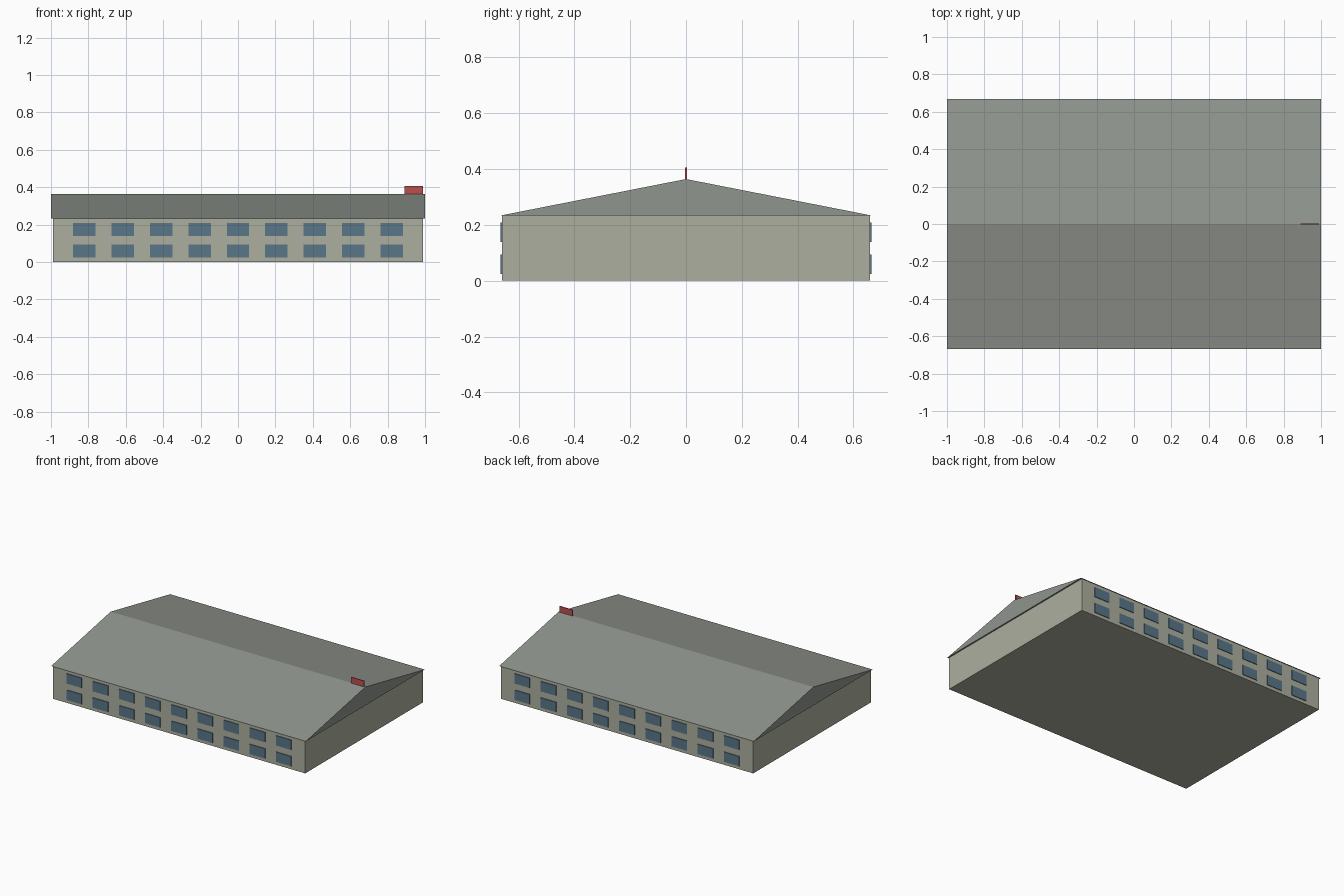
import bpy
import bmesh
from mathutils import Matrix

if "Cube" in bpy.data.objects:
    bpy.data.objects.remove(bpy.data.objects["Cube"])


def material(name, rgb):
    m = bpy.data.materials.new(name)
    m.diffuse_color = (*rgb, 1)
    m.use_nodes = True
    m.node_tree.nodes["Principled BSDF"].inputs["Base Color"].default_value = m.diffuse_color
    return m


def finish(name, bm, mat):
    bmesh.ops.recalc_face_normals(bm, faces=bm.faces)
    mesh = bpy.data.meshes.new(name)
    bm.to_mesh(mesh)
    bm.free()
    mesh.materials.append(mat)
    obj = bpy.data.objects.new(name, mesh)
    bpy.context.collection.objects.link(obj)
    return obj


def add_box(bm, centre, size):
    bmesh.ops.create_cube(bm, size=1, matrix=Matrix.Translation(centre) @ Matrix.Diagonal((*size, 1)))


wall_mat = material("wall_plaster", (0.42, 0.43, 0.35))
roof_mat = material("roof_sheet", (0.28, 0.30, 0.27))
glass_mat = material("window_glass", (0.10, 0.18, 0.25))
red_mat = material("red_sign", (0.50, 0.08, 0.08))

EAVE, RIDGE = 0.233, 0.364
WALL_Y, ROOF_Y = 0.66, 0.667

# Main block
bm = bmesh.new()
add_box(bm, (0, 0, EAVE / 2), (1.98, 2 * WALL_Y, EAVE))
finish("walls", bm, wall_mat)

# Gabled roof: triangular profile extruded along x
bm = bmesh.new()
profile = [(-ROOF_Y, EAVE), (ROOF_Y, EAVE), (0, RIDGE)]
face = bm.faces.new([bm.verts.new((-1, y, z)) for y, z in profile])
ext = bmesh.ops.extrude_face_region(bm, geom=[face], use_keep_orig=True)
moved = [g for g in ext["geom"] if isinstance(g, bmesh.types.BMVert)]
bmesh.ops.translate(bm, verts=moved, vec=(2, 0, 0))
finish("roof", bm, roof_mat)

# Two rows of nine windows on the front and on the back
for side, name in ((-1, "front_windows"), (1, "back_windows")):
    bm = bmesh.new()
    for z in (0.058, 0.174):
        for i in range(9):
            add_box(bm, ((i - 4) * 0.2056, side * WALL_Y, z), (0.12, 0.009, 0.07))
    finish(name, bm, glass_mat)

# Thin red panel standing on the ridge at the right end
bm = bmesh.new()
add_box(bm, (0.94, 0, 0.383), (0.10, 0.006, 0.046))
finish("ridge_sign", bm, red_mat)
